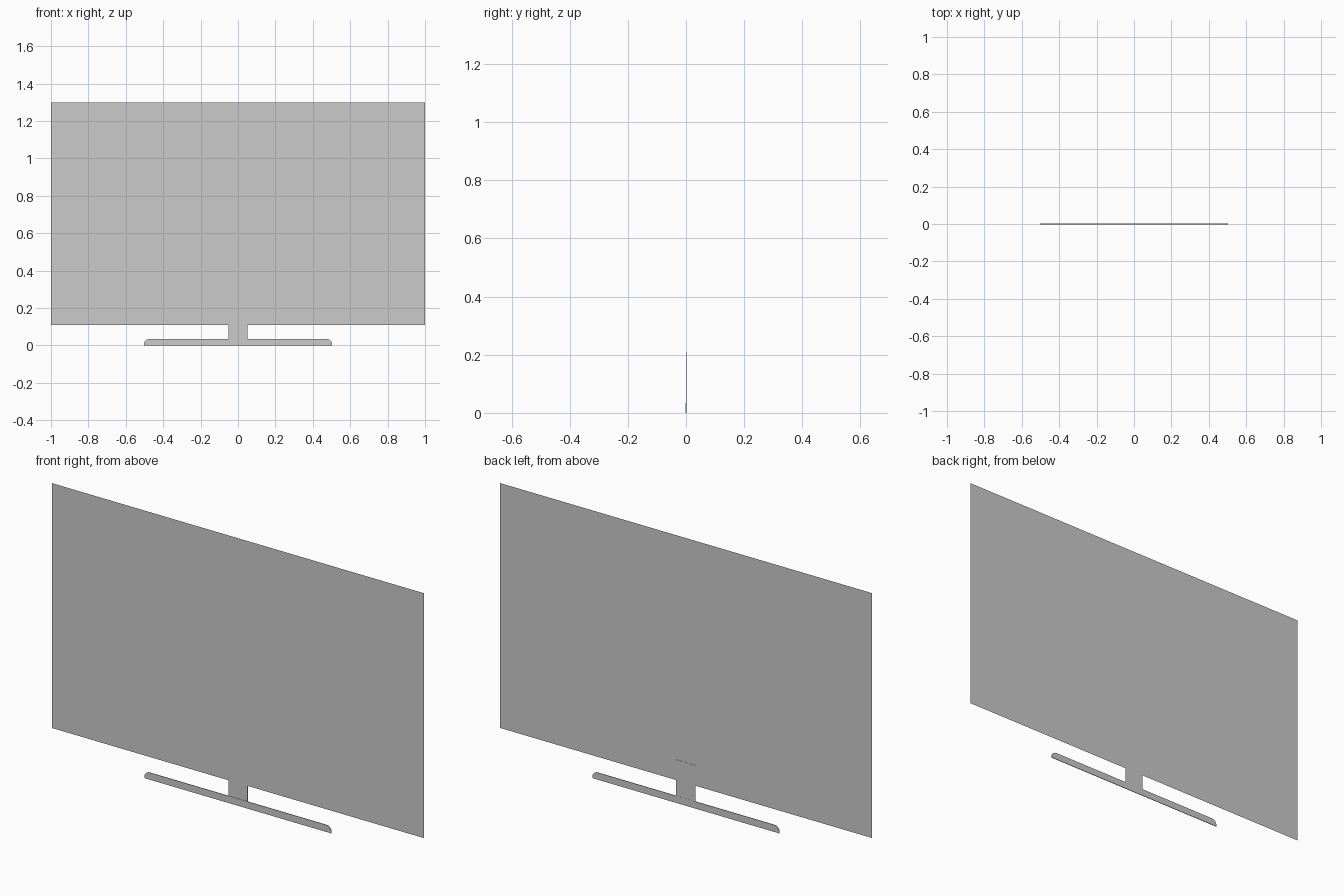
import bpy, bmesh, math

if "Cube" in bpy.data.objects:
    bpy.data.objects.remove(bpy.data.objects["Cube"])


def plate(name, outline, y_front, depth=0.0):
    """Flat x-z outline at y_front, optionally extruded backwards."""
    bm = bmesh.new()
    face = bm.faces.new([bm.verts.new((x, y_front, z)) for x, z in outline])
    if depth:
        ext = bmesh.ops.extrude_face_region(bm, geom=[face], use_keep_orig=True)
        verts = [g for g in ext["geom"] if isinstance(g, bmesh.types.BMVert)]
        bmesh.ops.translate(bm, verts=verts, vec=(0, depth, 0))
        bmesh.ops.recalc_face_normals(bm, faces=bm.faces[:])
    mesh = bpy.data.meshes.new(name)
    bm.to_mesh(mesh)
    bm.free()
    obj = bpy.data.objects.new(name, mesh)
    bpy.context.collection.objects.link(obj)
    return obj


def rect(half_width, z0, z1):
    return [(-half_width, z0), (half_width, z0), (half_width, z1), (-half_width, z1)]


# Paper-thin display panel
plate("screen", rect(1.0, 0.11, 1.30), -0.0005)

# Neck, running up behind the panel
plate("stand_neck", rect(0.052, 0.03, 0.21), 0.0, 0.001)

# Long low foot with rounded upper corners
half, height, radius, steps = 0.503, 0.034, 0.028, 8
right = [(half, 0.0)]
for i in range(steps + 1):
    a = math.pi / 2 * i / steps
    right.append((half - radius + radius * math.cos(a),
                  height - radius + radius * math.sin(a)))
left = [(-x, z) for x, z in reversed(right)]
plate("stand_foot", right + left, -0.0015, 0.003)
